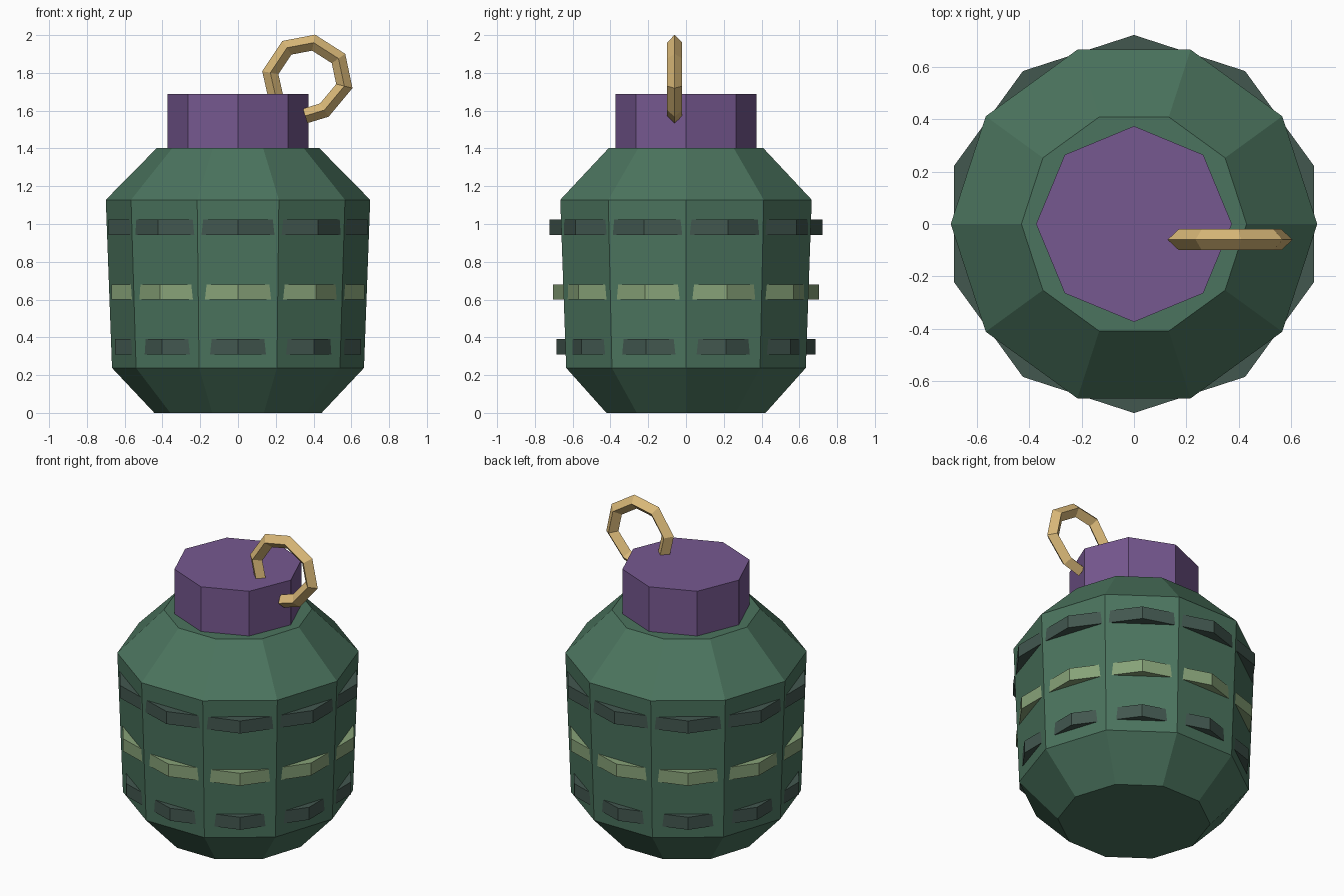
import bpy, bmesh, math
from mathutils import Vector

if "Cube" in bpy.data.objects:
    bpy.data.objects.remove(bpy.data.objects["Cube"])


def material(name, rgb):
    """Flat colour given as 0-255 screen values, stored as linear."""
    lin = [((c / 255 + 0.055) / 1.055) ** 2.4 for c in rgb]
    m = bpy.data.materials.new(name)
    m.diffuse_color = (*lin, 1)
    m.use_nodes = True
    m.node_tree.nodes["Principled BSDF"].inputs["Base Color"].default_value = m.diffuse_color
    return m


GREEN = material("shell green", (75, 116, 94))
DARK = material("dark grey green", (66, 87, 79))
LIGHT = material("pale green", (135, 162, 120))
PURPLE = material("cap purple", (118, 88, 144))
GOLD = material("pull ring gold", (217, 184, 120))


def skin(name, loops, mat):
    """Join equal-length vertex loops with quads and close both ends."""
    bm = bmesh.new()
    rows = [[bm.verts.new(p) for p in loop] for loop in loops]
    n = len(rows[0])
    for a, b in zip(rows, rows[1:]):
        for i in range(n):
            j = (i + 1) % n
            bm.faces.new((a[i], a[j], b[j], b[i]))
    bm.faces.new(rows[0][::-1])
    bm.faces.new(rows[-1])
    bmesh.ops.recalc_face_normals(bm, faces=bm.faces)
    mesh = bpy.data.meshes.new(name)
    bm.to_mesh(mesh)
    bm.free()
    mesh.materials.append(mat)
    obj = bpy.data.objects.new(name, mesh)
    bpy.context.collection.objects.link(obj)
    return obj


def turned(name, profile, sides, mat, phase=0.0):
    """Faceted lathe shape from (radius, height) pairs."""
    angles = [phase + math.tau * i / sides for i in range(sides)]
    skin(name, [[(r * math.cos(a), r * math.sin(a), z) for a in angles]
                for r, z in profile], mat)


# Ten-sided shell
turned("shell", [(0.443, 0), (0.667, 0.238), (0.70, 1.128), (0.43, 1.402)], 10, GREEN)

# Bands turned half a side, so they only break through the middle of each face
for name, r, z, mat in (("lower_band", 0.685, 0.35, DARK),
                        ("middle_band", 0.704, 0.64, LIGHT),
                        ("upper_band", 0.722, 0.983, DARK)):
    turned(name, [(r, z - 0.04), (r, z + 0.04)], 10, mat, math.pi / 10)

# Octagonal cap
turned("cap", [(0.374, 1.40), (0.374, 1.688)], 8, PURPLE)

# Open pull ring: diamond section swept along a bent path, one end in the cap
path = [Vector((x, -0.06, z)) for x, z in (
    (0.204, 1.655), (0.171, 1.801), (0.259, 1.933), (0.400, 1.960),
    (0.532, 1.876), (0.563, 1.730), (0.457, 1.603), (0.355, 1.572))]
R = 0.04
side = Vector((0, 1, 0))
loops = []
for i, p in enumerate(path):
    d_in = (p - path[max(i - 1, 0)]).normalized()
    d_out = (path[min(i + 1, len(path) - 1)] - p).normalized()
    tangent = (d_in + d_out).normalized()
    across = tangent.cross(side)
    miter = R / max(tangent.dot(d_out if i == 0 else d_in), 0.5)
    loops.append([p + across * miter, p + side * R, p - across * miter, p - side * R])
skin("pull_ring", loops, GOLD)
